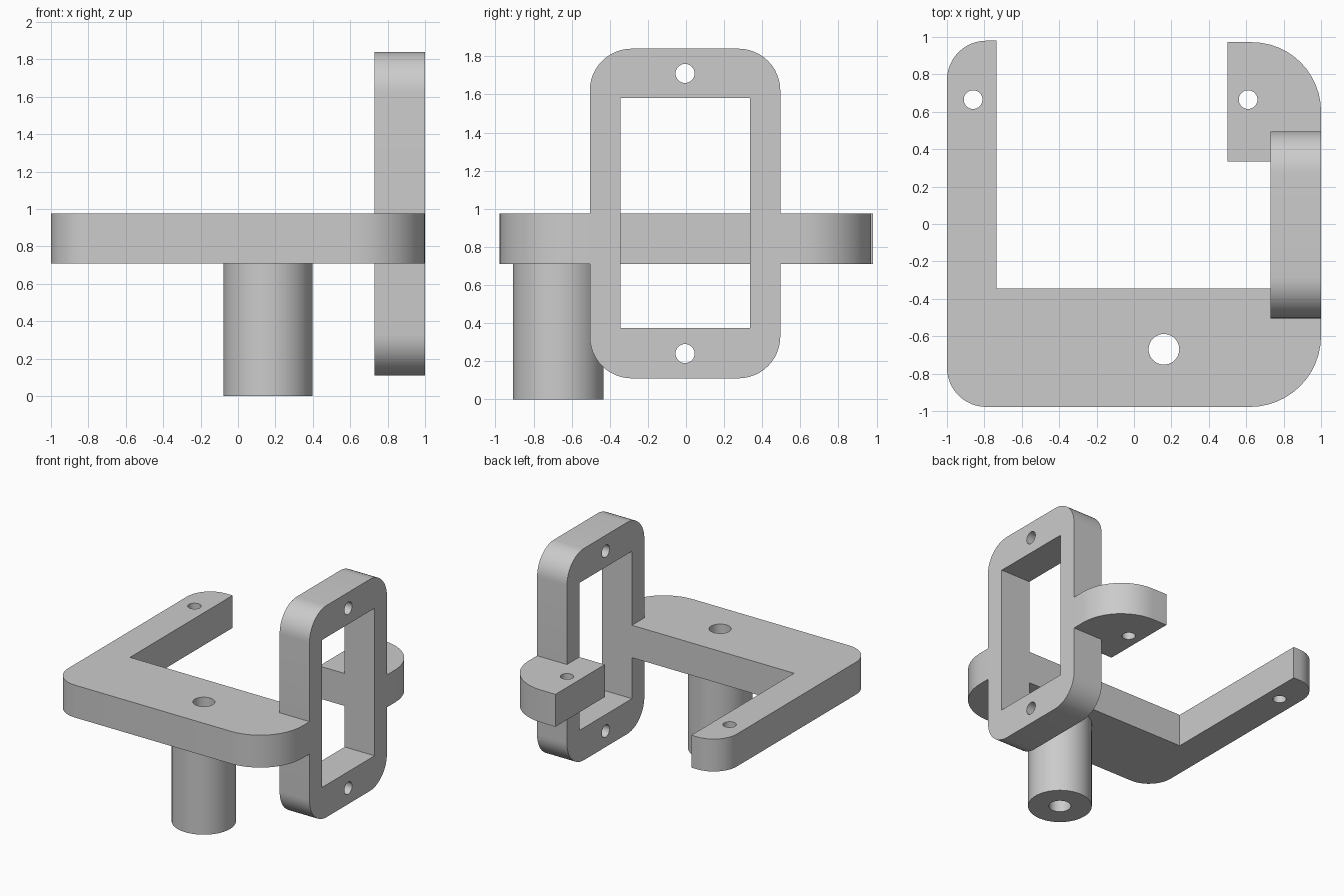
import bpy
import bmesh
from math import cos, sin, pi, radians
from mathutils import Matrix, Vector

default_cube = bpy.data.objects.get("Cube")
if default_cube:
    bpy.data.objects.remove(default_cube, do_unlink=True)

grey = bpy.data.materials.new("matte grey")
grey.use_nodes = True
grey.diffuse_color = (0.6, 0.6, 0.6, 1)
grey.node_tree.nodes["Principled BSDF"].inputs["Base Color"].default_value = (0.6, 0.6, 0.6, 1)


def circle(x, y, r, steps=40):
    return [(x + r * cos(2 * pi * i / steps), y + r * sin(2 * pi * i / steps))
            for i in range(steps)]


def rounded(corners, steps=12):
    """Outline from (x, y, radius) corners; radius 0 stays sharp."""
    points = []
    for i, (x, y, r) in enumerate(corners):
        p = Vector((x, y))
        if r == 0:
            points.append(p)
            continue
        a = (Vector(corners[i - 1][:2]) - p).normalized()
        b = (Vector(corners[(i + 1) % len(corners)][:2]) - p).normalized()
        centre = p + (a + b) * r
        for k in range(steps + 1):
            t = pi / 2 * k / steps
            points.append(centre - b * r * cos(t) - a * r * sin(t))
    return points


def extruded(name, loops, low, high, matrix=Matrix.Identity(4)):
    """Fill an outline with holes and extrude it into a solid."""
    bm = bmesh.new()
    for loop in loops:
        verts = [bm.verts.new((p[0], p[1], low)) for p in loop]
        for i, v in enumerate(verts):
            bm.edges.new((verts[i - 1], v))
    bmesh.ops.triangle_fill(bm, edges=bm.edges[:], use_beauty=True, normal=(0, 0, 1))
    result = bmesh.ops.extrude_face_region(bm, geom=bm.faces[:])
    top = [g for g in result["geom"] if isinstance(g, bmesh.types.BMVert)]
    bmesh.ops.translate(bm, verts=top, vec=(0, 0, high - low))
    bmesh.ops.recalc_face_normals(bm, faces=bm.faces[:])
    bm.transform(matrix)
    mesh = bpy.data.meshes.new(name)
    bm.to_mesh(mesh)
    bm.free()
    mesh.materials.append(grey)
    obj = bpy.data.objects.new(name, mesh)
    bpy.context.collection.objects.link(obj)
    bpy.ops.object.select_all(action="DESELECT")
    obj.select_set(True)
    bpy.context.view_layer.objects.active = obj
    bpy.ops.object.shade_smooth_by_angle(angle=radians(30))
    return obj


PLATE = (0.71, 0.975)
FRAME_X = 0.73
FRONT, BACK = -0.505, 0.495
WINDOW_FRONT, WINDOW_BACK = -0.345, 0.335
bore = circle(0.16, -0.67, 0.082)

# L-shaped plate with the long left arm, notched where the frame sits
extruded("base_plate", [
    rounded([(-1, -0.978, 0.21), (1, -0.978, 0.38), (1, FRONT, 0), (FRAME_X, FRONT, 0),
             (FRAME_X, WINDOW_FRONT, 0), (-0.735, WINDOW_FRONT, 0),
             (-0.735, 0.98, 0), (-1, 0.98, 0.21)]),
    bore, circle(-0.86, 0.665, 0.05)], *PLATE)

# Rear mounting tab behind the frame
extruded("rear_tab", [
    rounded([(0.5, WINDOW_BACK, 0), (FRAME_X, WINDOW_BACK, 0), (FRAME_X, BACK, 0),
             (1, BACK, 0), (1, 0.972, 0.37), (0.5, 0.972, 0)]),
    circle(0.61, 0.665, 0.05)], *PLATE)

# Upright window frame, drawn in y-z and extruded along x
upright = Matrix(((0, 0, 1, 0), (1, 0, 0, 0), (0, 1, 0, 0), (0, 0, 0, 1)))
extruded("upright_frame", [
    rounded([(FRONT, 0.11, 0.22), (BACK, 0.11, 0.22), (BACK, 1.84, 0.22), (FRONT, 1.84, 0.22)]),
    [(WINDOW_FRONT, 0.375), (WINDOW_BACK, 0.375), (WINDOW_BACK, 1.58), (WINDOW_FRONT, 1.58)],
    circle(-0.005, 0.24, 0.05), circle(-0.005, 1.71, 0.05)], FRAME_X, 1, upright)

# Hollow post below the plate
extruded("post", [circle(0.16, -0.67, 0.238, 64), bore], 0, PLATE[0])
